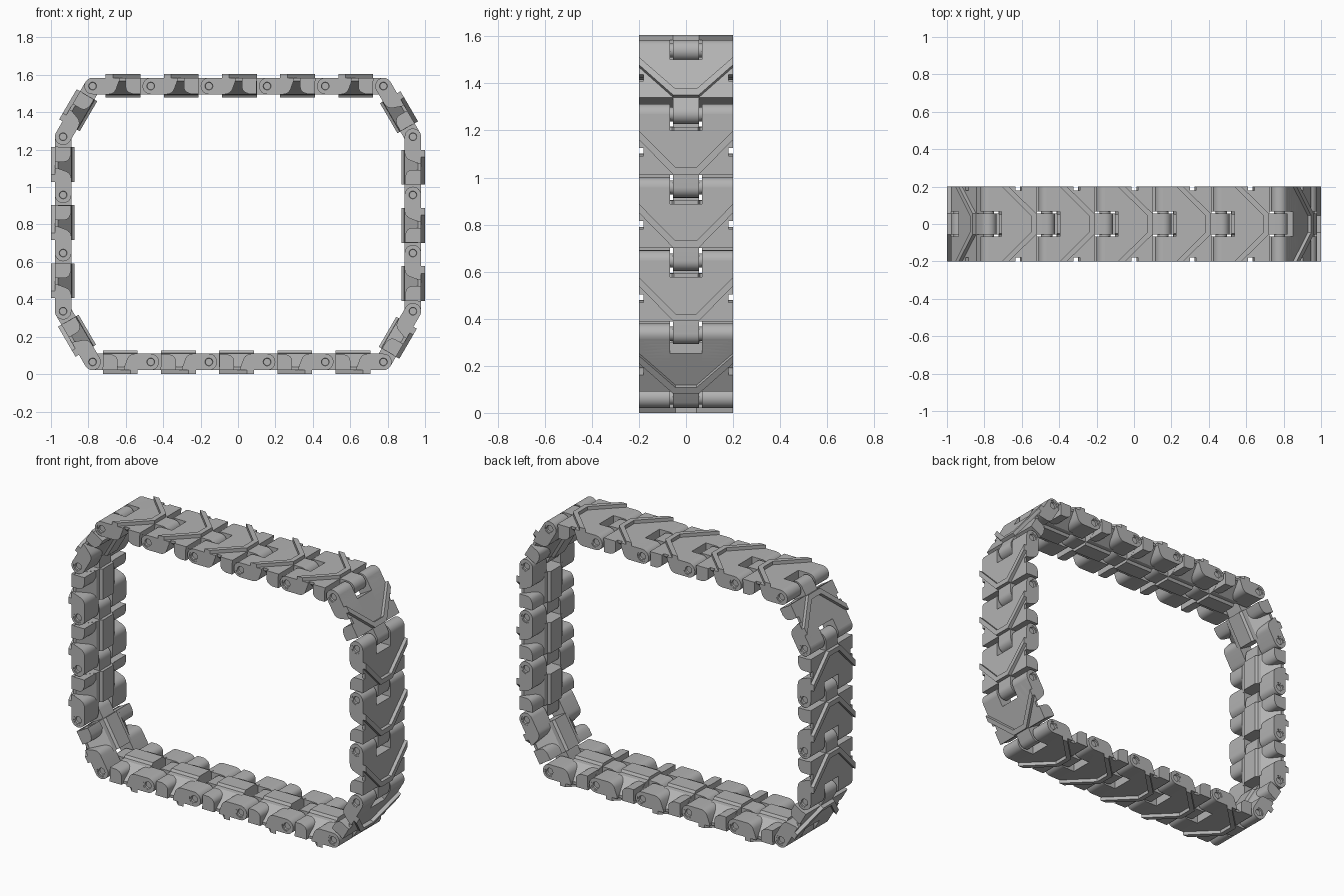
import bpy, bmesh, math
from mathutils import Matrix, Vector

cube = bpy.data.objects.get("Cube")
if cube:
    bpy.data.objects.remove(cube)

PITCH = 0.311
HALF = 0.2          # half of the track width
R = 0.044           # hinge knuckle radius

steel = bpy.data.materials.new("track grey")
steel.use_nodes = True
steel.diffuse_color = (0.45, 0.45, 0.45, 1)
steel.node_tree.nodes["Principled BSDF"].inputs["Base Color"].default_value = steel.diffuse_color


def extrude(bm, outline, axis, lo, hi):
    """Prism of a 2D outline: axis 'y' takes (s, n), 'n' takes (s, y), 's' takes (y, n)."""
    place = {"y": lambda a, b, t: (a, t, b),
             "n": lambda a, b, t: (a, b, t),
             "s": lambda a, b, t: (t, a, b)}[axis]
    base = [bm.verts.new(place(a, b, lo)) for a, b in outline]
    top = [bm.verts.new(place(a, b, hi)) for a, b in outline]
    faces = [bm.faces.new(base), bm.faces.new(top)]
    for i in range(len(base)):
        j = (i + 1) % len(base)
        faces.append(bm.faces.new((base[i], base[j], top[j], top[i])))
    bmesh.ops.recalc_face_normals(bm, faces=faces)


def arc(cx, cn, r, start, end, steps=12):
    angles = [math.radians(start + (end - start) * i / steps) for i in range(steps + 1)]
    return [(cx + r * math.cos(a), cn + r * math.sin(a)) for a in angles]


def mirrored(half):
    return half + [(a, -b) for a, b in reversed(half)]


def to_mesh(bm, name):
    mesh = bpy.data.meshes.new(name)
    bm.to_mesh(mesh)
    bm.free()
    mesh.materials.append(steel)
    return mesh


def lathe_y(bm, profile, steps=24):
    """Revolve (radius, y) points about the hinge axis."""
    verts = [bm.verts.new((r, y, 0)) for r, y in profile]
    edges = [bm.edges.new(pair) for pair in zip(verts, verts[1:])]
    bmesh.ops.spin(bm, geom=verts + edges, cent=(0, 0, 0), axis=(0, 1, 0),
                   angle=math.tau, steps=steps)
    bmesh.ops.remove_doubles(bm, verts=bm.verts, dist=0.0001)
    bmesh.ops.recalc_face_normals(bm, faces=bm.faces)


# Link body: plate with hinge slot and side notches
bm = bmesh.new()
plate = mirrored([(0.07, 0.068), (0, 0.068), (0, HALF), (0.143, HALF), (0.143, 0.18),
                  (0.177, 0.18), (0.177, HALF), (0.258, HALF)])
extrude(bm, plate, "n", 0.028, R)

# Sloping core with the inner guide rail
half_core = [(0.18, 0.03), (0.085, -0.045), (0.06, -0.047), (0.05, -0.062)]
core = half_core + [(-y, n) for y, n in reversed(half_core)]
extrude(bm, core, "s", 0.07, 0.256)

# Front side blocks with a curved rear face
block = [(0.255, 0.03), (0.177, 0.03)] + arc(0.21, -0.005, 0.033, 180, 250, 6) + [(0.215, -0.042), (0.255, -0.042)]
for side in (-1, 1):
    extrude(bm, block, "y", side * 0.065, side * HALF)

# Middle hinge knuckle
knuckle = arc(PITCH, 0, R, 90, -90) + [(0.24, -R), (0.24, R)]
extrude(bm, knuckle, "y", -0.055, 0.055)
body_mesh = to_mesh(bm, "link_body")

# Outer hinge lugs, bored for the pin
bm = bmesh.new()
lug = arc(0, 0, R, 90, 270) + [(0.075, -R)] + arc(0.085, 0, R, 270, 340, 6) + [(0.143, 0.03), (0.143, R)]
for side in (-1, 1):
    extrude(bm, lug, "y", side * 0.068, side * HALF)
lug_source = bpy.data.objects.new("lug_source", to_mesh(bm, "lug_source"))
bm = bmesh.new()
extrude(bm, arc(0, 0, 0.03, 0, 345, 23), "y", -0.3, 0.3)
bore = bpy.data.objects.new("bore_cutter", to_mesh(bm, "bore_cutter"))
for ob in (lug_source, bore):
    bpy.context.collection.objects.link(ob)
cut = lug_source.modifiers.new("bore", "BOOLEAN")
cut.operation = "DIFFERENCE"
cut.solver = "EXACT"
cut.object = bore
deps = bpy.context.evaluated_depsgraph_get()
lug_mesh = bpy.data.meshes.new_from_object(lug_source.evaluated_get(deps))
lug_mesh.name = "hinge_lugs"
for ob in (lug_source, bore):
    bpy.data.objects.remove(ob)

# Chevron tread bar
bm = bmesh.new()
back = [(0.07, HALF), (0.226, 0.045)]
front = [(0.256, 0.055), (0.108, HALF)]
chevron = mirrored(back)
chevron += [(s, -y) for s, y in reversed(front)] + front
extrude(bm, chevron, "n", 0.04, 0.065)
tread_mesh = to_mesh(bm, "tread_bar")

# Hinge pin with dished ends
bm = bmesh.new()
end = [(0.0, 0.188), (0.019, 0.188), (0.021, 0.198), (0.03, 0.198)]
lathe_y(bm, end + [(r, -y) for r, y in reversed(end)])
pin_mesh = to_mesh(bm, "hinge_pin")

# Hinge positions clockwise around the loop
CX, TOP, BOTTOM = 0.935, 1.54, 0.065
xs = [PITCH * (i - 2.5) for i in range(6)]
zs = [(TOP + BOTTOM) / 2 + PITCH * (1.5 - i) for i in range(4)]
pins = [(x, TOP) for x in xs] + [(CX, z) for z in zs]
pins += [(x, BOTTOM) for x in reversed(xs)] + [(-CX, z) for z in reversed(zs)]

# Lay the links along the loop
made = []
for i, (x, z) in enumerate(pins):
    nx, nz = pins[(i + 1) % len(pins)]
    d = Vector((nx - x, 0, nz - z)).normalized()
    frame = Matrix(((d.x, 0, -d.z, x), (0, 1, 0, 0), (d.z, 0, d.x, z), (0, 0, 0, 1)))
    for mesh in (body_mesh, lug_mesh, tread_mesh, pin_mesh):
        ob = bpy.data.objects.new(f"{mesh.name}_{i + 1}", mesh)
        ob.matrix_world = frame
        bpy.context.collection.objects.link(ob)
        made.append(ob)

# Smooth the round parts, keep the edges sharp
bpy.ops.object.select_all(action="DESELECT")
for ob in made[:4]:
    ob.select_set(True)
bpy.context.view_layer.objects.active = made[0]
bpy.ops.object.shade_smooth_by_angle(angle=math.radians(30))
